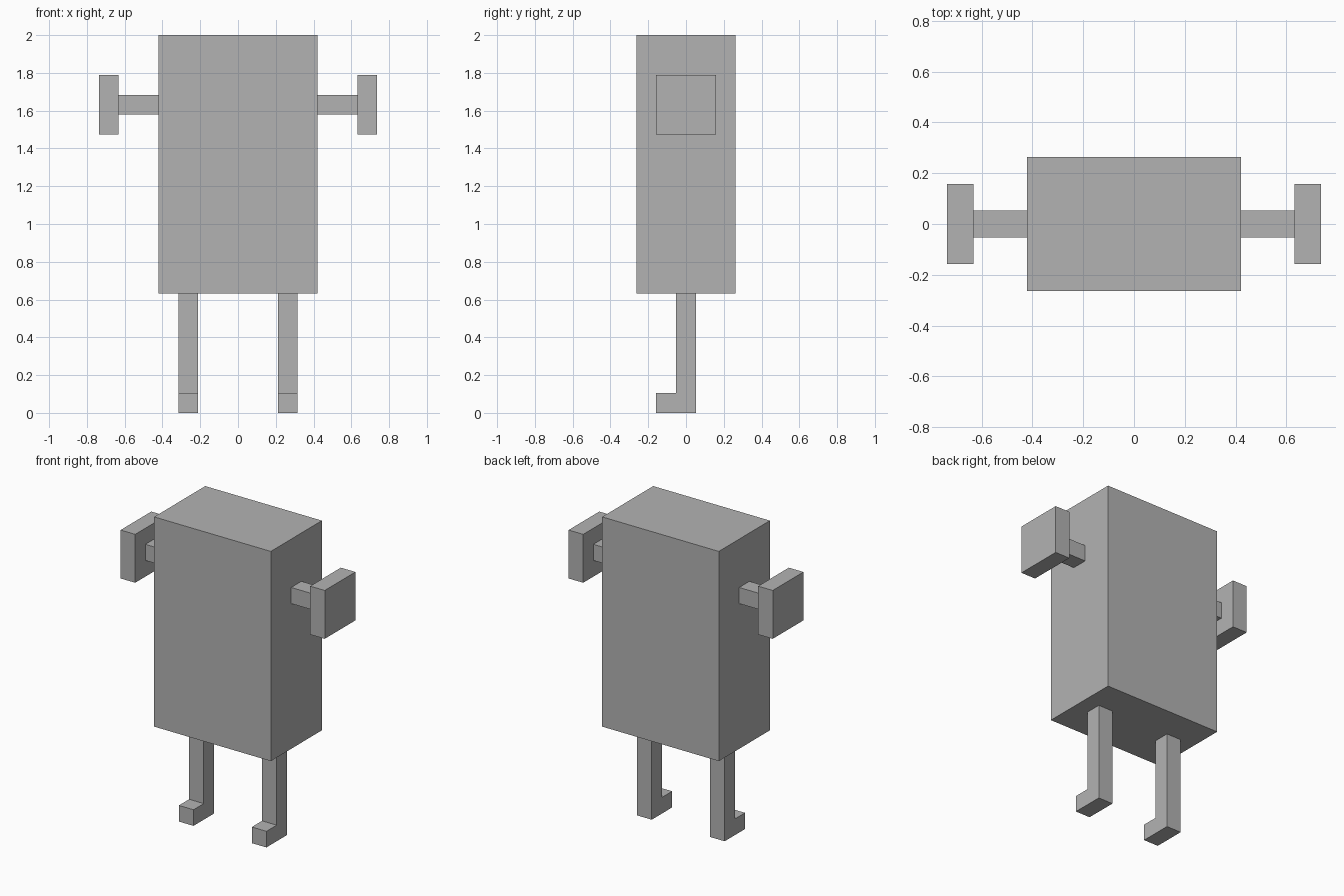
import bpy
import bmesh
from mathutils import Matrix, Vector

if "Cube" in bpy.data.objects:
    bpy.data.objects.remove(bpy.data.objects["Cube"])

U = 2 / 19  # block unit: the whole figure is 19 units tall

grey = bpy.data.materials.new("plain_grey")
grey.diffuse_color = (0.45, 0.45, 0.45, 1)
grey.use_nodes = True
grey.node_tree.nodes["Principled BSDF"].inputs["Base Color"].default_value = grey.diffuse_color


def finish(name, bm):
    """Scale from block units and turn the bmesh into an object."""
    bmesh.ops.scale(bm, vec=(U, U, U), verts=bm.verts)
    bmesh.ops.recalc_face_normals(bm, faces=bm.faces)
    mesh = bpy.data.meshes.new(name)
    bm.to_mesh(mesh)
    bm.free()
    mesh.materials.append(grey)
    obj = bpy.data.objects.new(name, mesh)
    bpy.context.collection.objects.link(obj)
    return obj


def box(name, size, centre):
    bm = bmesh.new()
    bmesh.ops.create_cube(bm, size=1, matrix=Matrix.Translation(centre) @ Matrix.Diagonal((*size, 1)))
    return finish(name, bm)


def leg(name, x):
    """L-shaped side profile (leg with forward foot), extruded one unit wide."""
    profile = [(-1.5, 0), (0.5, 0), (0.5, 6), (-0.5, 6), (-0.5, 1), (-1.5, 1)]
    bm = bmesh.new()
    face = bm.faces.new([bm.verts.new((x - 0.5, y, z)) for y, z in profile])
    out = bmesh.ops.extrude_face_region(bm, geom=[face], use_keep_orig=True)
    verts = [v for v in out["geom"] if isinstance(v, bmesh.types.BMVert)]
    bmesh.ops.translate(bm, vec=Vector((1, 0, 0)), verts=verts)
    return finish(name, bm)


# Body block
box("body", (8, 5, 13), (0, 0, 12.5))

# Arms, hands and legs on both sides
for side, s in (("left", -1), ("right", 1)):
    box(side + "_arm", (2, 1, 1), (s * 5, 0, 15.5))
    box(side + "_hand", (1, 3, 3), (s * 6.5, 0, 15.5))
    leg(side + "_leg", s * 2.5)
